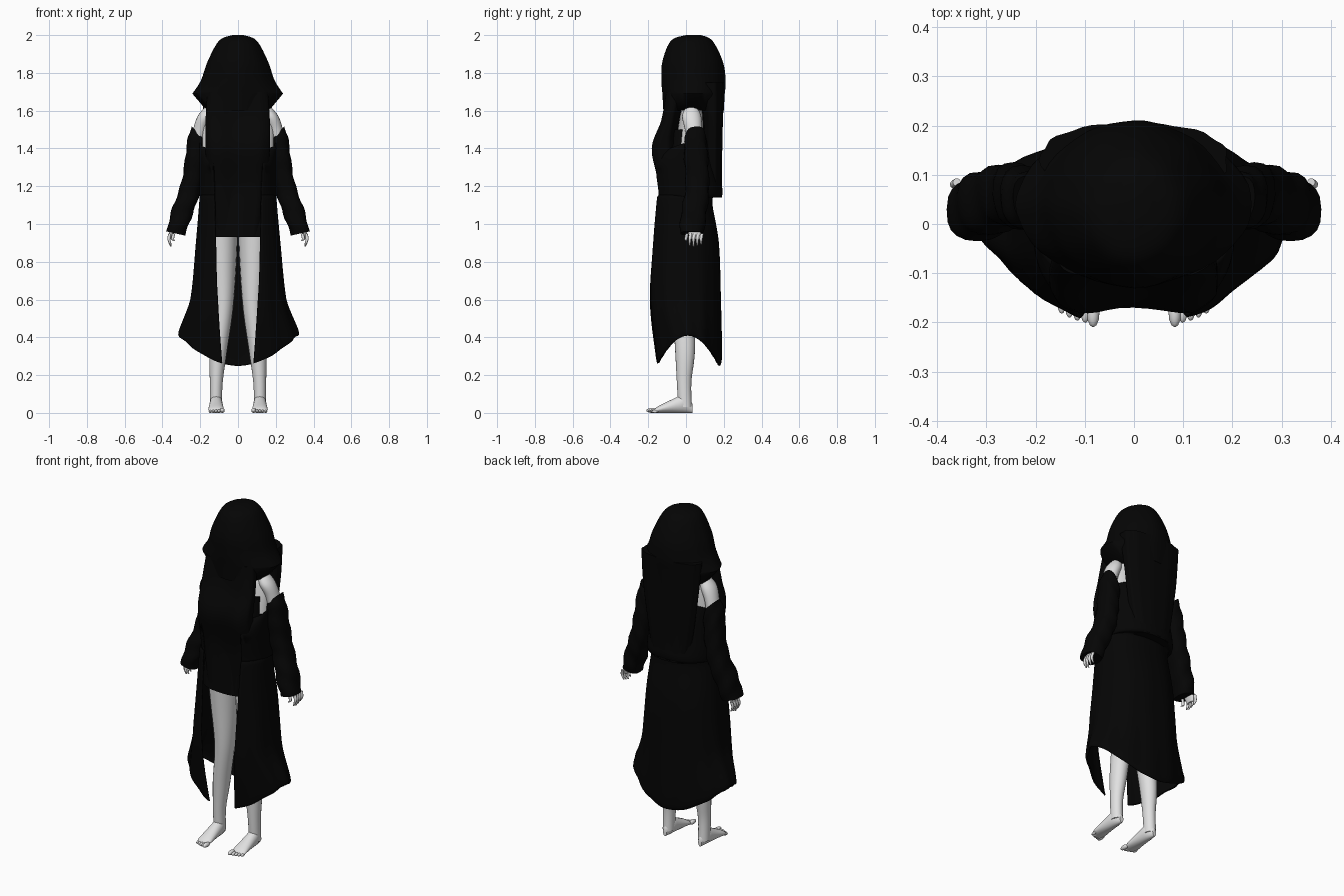
import bpy
from math import sin, cos, pi, asin, copysign
from mathutils import Vector

cube = bpy.data.objects.get("Cube")
if cube:
    bpy.data.objects.remove(cube, do_unlink=True)


def material(name, value):
    mat = bpy.data.materials.new(name)
    mat.use_nodes = True
    colour = (value, value, value, 1)
    mat.diffuse_color = colour
    shader = mat.node_tree.nodes["Principled BSDF"]
    shader.inputs["Base Color"].default_value = colour
    return mat


black = material("black_cloth", 0.0015)
skin = material("pale_skin", 0.75)


def spline(rows, steps=6):
    """Fill in smooth rows between a few key rows."""
    keys = [Vector(row) for row in rows]
    keys = [keys[0]] + keys + [keys[-1]]
    filled = []
    for before, start, end, after in zip(keys, keys[1:], keys[2:], keys[3:]):
        for step in range(steps):
            t = step / steps
            leave, arrive = (end - before) / 2, (after - start) / 2
            bend = 3 * (end - start) - 2 * leave - arrive
            twist = 2 * (start - end) + leave + arrive
            filled.append(start + t * (leave + t * (bend + t * twist)))
    return filled + [keys[-1]]


def skin_rings(name, rings, mat, closed=True):
    """Join rings of points into a smooth surface."""
    count = len(rings[0])
    verts = [point for ring in rings for point in ring]
    faces = []
    for row in range(len(rings) - 1):
        base = row * count
        for j in range(count if closed else count - 1):
            k = (j + 1) % count
            faces.append((base + j, base + k, base + count + k, base + count + j))
    if closed:
        faces.append(tuple(reversed(range(count))))
        faces.append(tuple(range(len(verts) - count, len(verts))))
    mesh = bpy.data.meshes.new(name)
    mesh.from_pydata(verts, [], faces)
    mesh.materials.append(mat)
    obj = bpy.data.objects.new(name, mesh)
    bpy.context.collection.objects.link(obj)
    bpy.ops.object.select_all(action="DESELECT")
    obj.select_set(True)
    bpy.context.view_layer.objects.active = obj
    bpy.ops.object.shade_smooth_by_angle(angle=pi / 3)
    return obj


def soft_power(value, square):
    return copysign(abs(value) ** (2 / square), value)


def outline(row, angle, fold, square):
    """Point of a folded oval; angle zero faces the front."""
    z, width, centre, depth = row
    x = width * fold * soft_power(sin(angle), square)
    y = centre - depth * fold * soft_power(cos(angle), square)
    return x, y, z


def drape(name, rows, mat, folds=0.01, square=2.3, cleft=0, count=48):
    """Rows give height, half width, centre y and half depth."""
    rings = []
    for row in rows:
        ring = []
        for j in range(count):
            a = 2 * pi * j / count
            x, y, z = outline(row, a, 1 + folds * sin(11 * a), square)
            ring.append((x, y + cleft * max(0, cos(a)) ** 8, z))
        rings.append(ring)
    return skin_rings(name, rings, mat)


def tube(name, rows, mat, side, depth=1, wrinkle=0, lean=0, square=2, count=20):
    """Rows give x, y, z and radius; depth stretches the radius along y."""
    rings = []
    for x, y, z, radius in spline(rows):
        ring = []
        for j in range(count):
            a = 2 * pi * j / count
            r = radius * (1 + wrinkle * sin(55 * z + 2 * a))
            across = r * soft_power(cos(a), square)
            ring.append((side * (x + across), y + depth * r * soft_power(sin(a), square),
                         z + lean * (z - 0.8) * across))
        rings.append(ring)
    return skin_rings(name, rings, mat)


# Hair over the head: a dome spreading to side points, then tucked in
drape("hair_cap", spline([
    (2, 0.03, 0.04, 0.04), (1.97, 0.1, 0.03, 0.11), (1.86, 0.16, 0.035, 0.16),
    (1.76, 0.195, 0.04, 0.17), (1.69, 0.24, 0.04, 0.165)]) + [(1.6, 0.165, 0.04, 0.16)],
    black, 0.006, 1.9)

# Hair falling over the chest and down the back
drape("front_hair", spline([
    (1.7, 0.16, -0.06, 0.06), (1.55, 0.17, -0.09, 0.055), (1.4, 0.17, -0.12, 0.08),
    (1.2, 0.16, -0.08, 0.085), (0.93, 0.12, -0.08, 0.08)]), black, cleft=0.03)
drape("back_hair", spline([
    (1.75, 0.19, 0.13, 0.075), (1.55, 0.175, 0.14, 0.055), (1.3, 0.14, 0.14, 0.05),
    (1.14, 0.11, 0.145, 0.045)]), black, 0.02)

# Short dress, bare shoulders and neck
drape("dress", spline([
    (1.5, 0.16, 0, 0.1), (1.2, 0.17, -0.02, 0.11), (0.93, 0.19, -0.02, 0.13)]), black)
drape("shoulders", spline([
    (1.7, 0.05, 0.04, 0.05), (1.63, 0.08, 0.04, 0.05), (1.58, 0.18, 0.03, 0.06),
    (1.4, 0.19, 0.02, 0.08)]), skin, folds=0)

# Long open coat, bloused at the back of the waist, with a dipping hem
rings = []
for row in spline([
        (1.43, 0.2, 0, 0.12), (1.36, 0.2, -0.02, 0.17), (1.16, 0.2, 0.01, 0.18),
        (1.13, 0.2, -0.02, 0.155), (0.9, 0.22, -0.01, 0.18), (0.6, 0.25, -0.01, 0.19),
        (0.35, 0.31, 0.01, 0.175), (0.3, 0.31, 0.01, 0.165)]):
    height, width = row[0], row[1]
    opening = asin((0.08 + 0.03 * height) / width)
    ring = []
    for j in range(73):
        a = opening + (2 * pi - 2 * opening) * j / 72
        fold = 1 + 0.02 * max(0, 1.1 - height) * sin(13 * a)
        x, y, z = outline(row, a, fold, 1.6 + min(0.7, height))
        hem = 0.25 + 0.16 * sin(a) ** 2
        if z < 0.6:
            z = 0.6 - (0.6 - z) / 0.3 * (0.6 - hem)
        elif z > 1.3:
            z -= 0.05 * cos(a)
        ring.append((x, y, z))
    rings.append(ring)
coat = skin_rings("coat", rings, black, closed=False)
cloth = coat.modifiers.new("cloth_thickness", "SOLIDIFY")
cloth.thickness = 0.008
cloth.offset = 0

for side, label in ((1, "left"), (-1, "right")):
    # Bare upper arm
    tube(label + "_upper_arm", [
        (0.15, 0.03, 1.62, 0.025), (0.172, 0.03, 1.57, 0.042), (0.2, 0.04, 1.5, 0.038),
        (0.22, 0.05, 1.4, 0.035)], skin, side, 1.2)

    # Wrinkled sleeve slipped below the shoulder
    tube(label + "_sleeve", [
        (0.21, 0.05, 1.48, 0.036), (0.22, 0.05, 1.4, 0.047), (0.25, 0.06, 1.2, 0.048),
        (0.3, 0.04, 1.05, 0.052), (0.33, 0.03, 0.95, 0.048)],
        black, side, 1.3, 0.06, 1.5, 2.5)

    # Hand with thumb and fingers
    tube(label + "_palm", [
        (0.34, 0.04, 1, 0.014), (0.35, 0.045, 0.96, 0.013), (0.36, 0.047, 0.92, 0.009)],
        skin, side, 2.8)
    for i in range(5):
        y = 0.02 * i
        tip = 0.91 if i == 0 else 0.88 + 0.006 * abs(i - 2)
        knuckle = 0.34 if i == 0 else 0.36
        tube(f"{label}_finger_{i}", [
            (knuckle, y + 0.005, 0.95, 0.008), (knuckle + 0.006, y, 0.92, 0.008),
            (knuckle - 0.005, y, tip, 0.004)], skin, side, count=10)

    # Bare leg
    tube(label + "_leg", [
        (0.09, 0, 1, 0.09), (0.085, 0, 0.8, 0.077), (0.08, -0.01, 0.55, 0.054),
        (0.105, -0.005, 0.32, 0.046), (0.115, -0.01, 0.16, 0.034),
        (0.117, -0.005, 0.03, 0.032)], skin, side, 1.13)

    # Foot sloping from the ankle to a wide ball
    rings = []
    for step in range(13):
        t = step / 12
        rounding = min(1, 0.4 + 3 * t, 0.6 + 4 * (1 - t))
        high = (0.062 - 0.051 * t) * rounding
        wide = (0.03 + 0.014 * t) * rounding
        ring = []
        for j in range(20):
            a = 2 * pi * j / 20
            ring.append((side * (0.116 + wide * cos(a)), 0.034 - 0.21 * t,
                         high * (1 + sin(a))))
        rings.append(ring)
    skin_rings(label + "_foot", rings, skin)

    # Toes, largest on the inside
    for i in range(5):
        size = 0.013 if i == 0 else 0.01 - i / 2000
        bpy.ops.mesh.primitive_uv_sphere_add(
            segments=12, ring_count=8, radius=size,
            location=(side * (0.083 + 0.016 * i), -0.18 + i * i / 1000, size))
        toe = bpy.context.object
        toe.name = f"{label}_toe_{i + 1}"
        toe.scale.y = 2.3
        toe.data.materials.append(skin)
        bpy.ops.object.shade_smooth_by_angle(angle=pi / 3)
